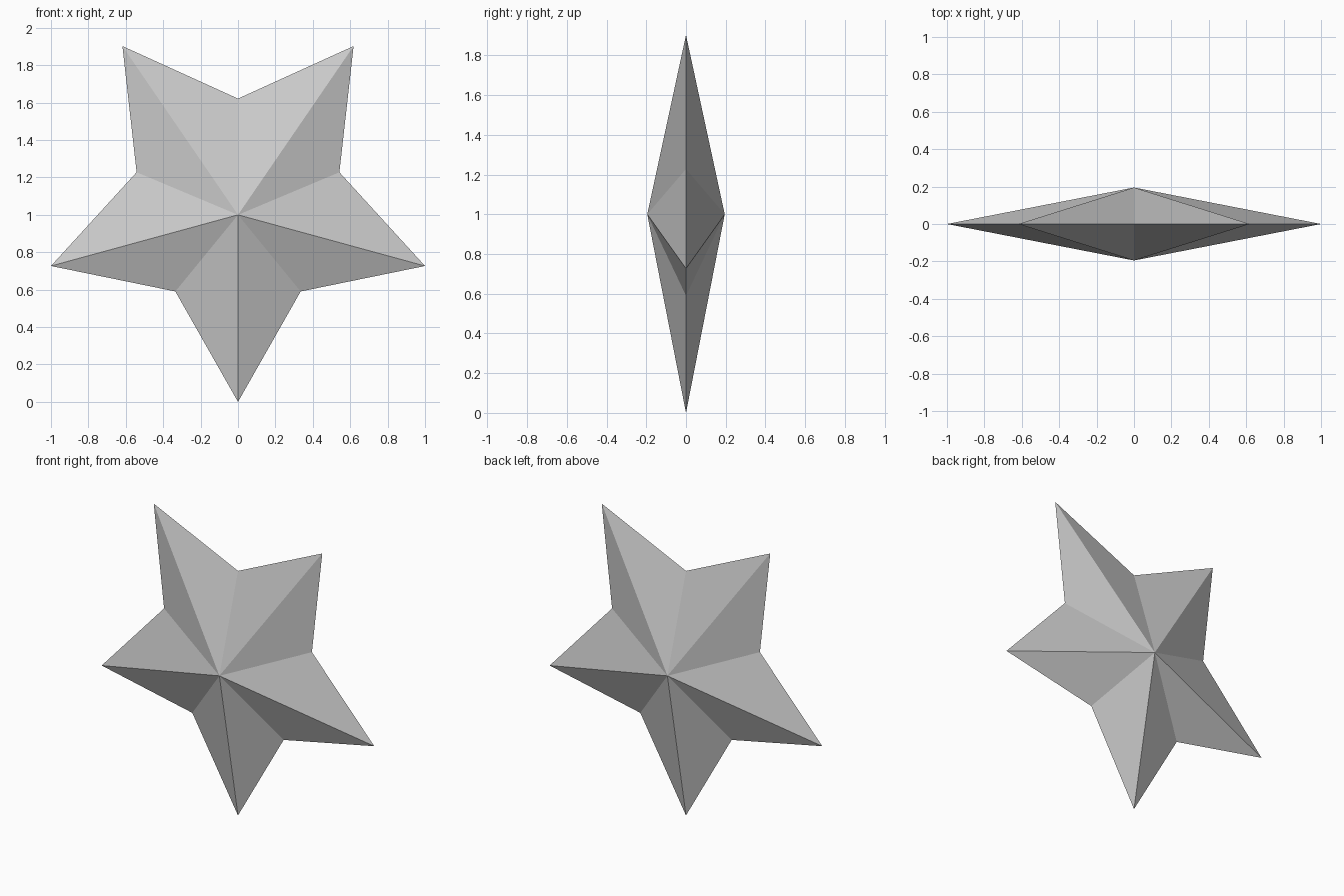
import bpy, bmesh
from math import sin, cos, pi

if "Cube" in bpy.data.objects:
    bpy.data.objects.remove(bpy.data.objects["Cube"])

OUTER, INNER = 1.0515, 0.57   # tip and notch radii
APEX_Z, DEPTH = 1.0, 0.195    # ridge centre height and half thickness

bm = bmesh.new()

# Star outline, starting at the bottom tip
rim = []
for i in range(10):
    r = INNER if i % 2 else OUTER
    a = i * pi / 5
    rim.append(bm.verts.new((r * sin(a), 0, OUTER - r * cos(a))))

# Front and back facets meeting at an apex
for y in (-DEPTH, DEPTH):
    apex = bm.verts.new((0, y, APEX_Z))
    for i in range(10):
        bm.faces.new((rim[i], rim[(i + 1) % 10], apex))

bmesh.ops.recalc_face_normals(bm, faces=bm.faces)
mesh = bpy.data.meshes.new("star")
bm.to_mesh(mesh)
bm.free()
bpy.context.collection.objects.link(bpy.data.objects.new("star", mesh))
